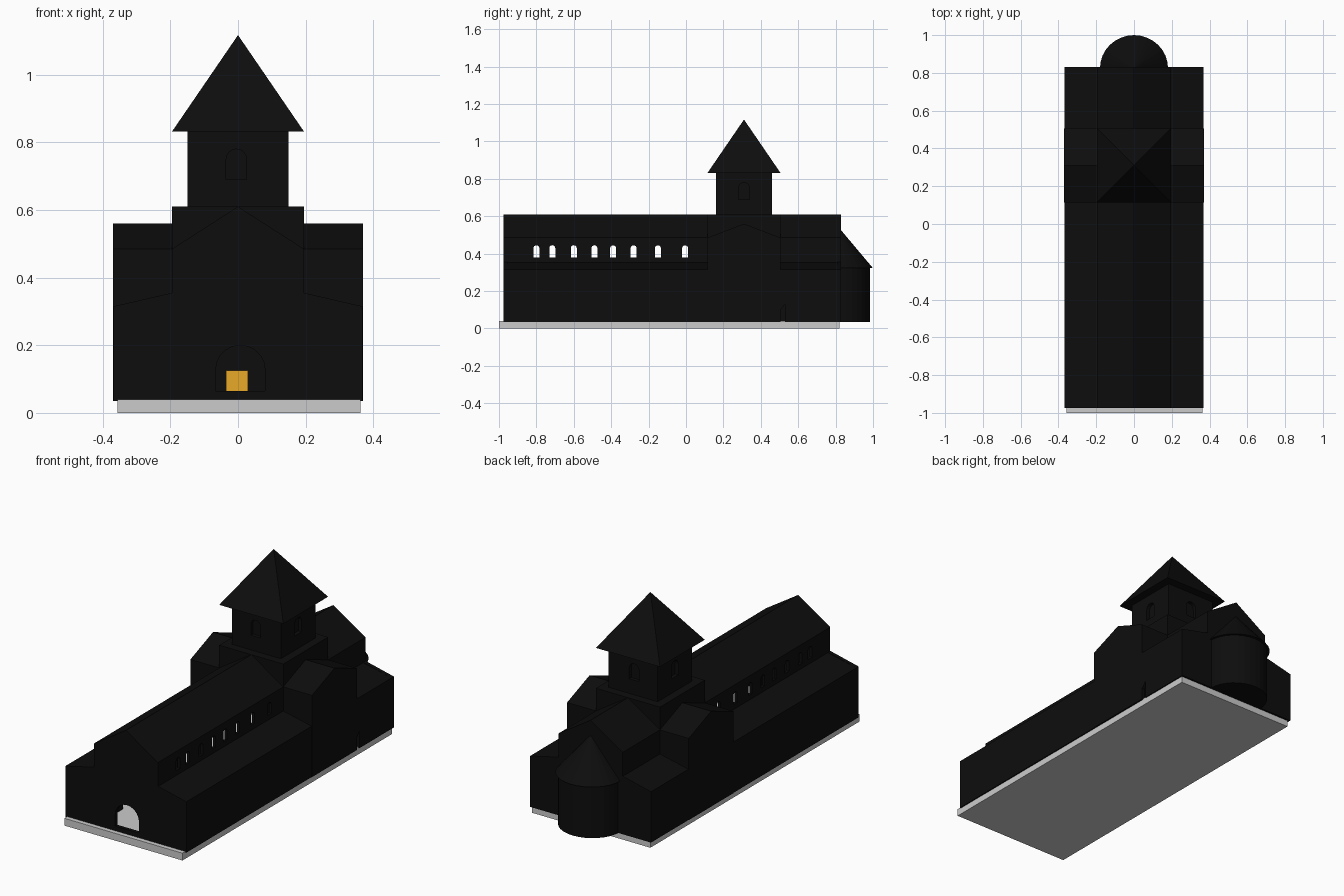
import bpy, bmesh
from math import sin, cos, pi

if "Cube" in bpy.data.objects:
    bpy.data.objects.remove(bpy.data.objects["Cube"])

def material(name, rgb):
    m = bpy.data.materials.new(name)
    m.diffuse_color = (*rgb, 1)
    m.use_nodes = True
    m.node_tree.nodes["Principled BSDF"].inputs["Base Color"].default_value = m.diffuse_color
    return m

DARK = material("dark_stone", (0.004, 0.004, 0.004))
GOLD = material("gold", (0.8, 0.4, 0.02))
PLACE = {'x': lambda u, v, w: (w, u, v),
         'y': lambda u, v, w: (u, w, v),
         'z': lambda u, v, w: (u, v, w)}

def finish(name, bm, mat):
    bmesh.ops.recalc_face_normals(bm, faces=bm.faces)
    me = bpy.data.meshes.new(name)
    bm.to_mesh(me)
    bm.free()
    if mat:
        me.materials.append(mat)
    ob = bpy.data.objects.new(name, me)
    bpy.context.collection.objects.link(ob)
    return ob

def prism(name, profiles, axis, a, b, mat=DARK):
    """Extrude one or more 2D outlines along an axis from a to b."""
    bm = bmesh.new()
    for prof in profiles:
        lo = [bm.verts.new(PLACE[axis](u, v, a)) for u, v in prof]
        hi = [bm.verts.new(PLACE[axis](u, v, b)) for u, v in prof]
        bm.faces.new(lo)
        bm.faces.new(hi)
        n = len(prof)
        for i in range(n):
            j = (i + 1) % n
            bm.faces.new((lo[i], lo[j], hi[j], hi[i]))
    return finish(name, bm, mat)

def box(name, x0, x1, y0, y1, z0, z1, mat=DARK):
    return prism(name, [[(x0, y0), (x1, y0), (x1, y1), (x0, y1)]], 'z', z0, z1, mat)

def arch(c, w, z0, z1, n=8):
    """Round-headed opening outline."""
    r = w / 2
    return [(c - r, z0), (c + r, z0)] + [
        (c + r * cos(pi * i / n), z1 - r + r * sin(pi * i / n)) for i in range(n + 1)]

def shell(c, w, z0, eave, ridge, t=0.015):
    """Hollow gabled cross-section: two walls and a pitched roof."""
    return [(c - w, z0), (c - w, eave), (c, ridge), (c + w, eave), (c + w, z0),
            (c + w - t, z0), (c + w - t, eave - t), (c, ridge - t * 1.3),
            (c - w + t, eave - t), (c - w + t, z0)]

def cut(ob, profiles, axis, a, b):
    cutter = prism("cutter", profiles, axis, a, b, None)
    cutter.hide_render = True
    mod = ob.modifiers.new("openings", 'BOOLEAN')
    mod.operation, mod.solver, mod.object = 'DIFFERENCE', 'EXACT', cutter
    bpy.context.view_layer.objects.active = ob
    bpy.ops.object.modifier_apply(modifier=mod.name)
    bpy.data.objects.remove(cutter)

Z0, X, N = 0.035, 0.368, 0.195          # wall foot, outer half width, nave half width
Y0, YA, YB, Y1 = -0.975, 0.115, 0.505, 0.83   # front, crossing front/back, rear
CY = (YA + YB) / 2

# floor slab
box("base_slab", -0.357, 0.362, -1.0, 0.82, 0, 0.04, None)

# nave with clerestory windows and inner arcade
nave = prism("nave", [shell(0, N, Z0, 0.485, 0.61)], 'y', Y0 + 0.005, YA + 0.01)
ys = [-0.8, -0.715, -0.6, -0.49, -0.39, -0.28, -0.15, -0.005]
cut(nave, [arch(y, 0.032, 0.38, 0.445) for y in ys], 'x', -0.3, 0.3)
cut(nave, [arch(-0.85 + 0.17 * i, 0.13, 0.0, 0.26) for i in range(6)], 'x', -0.3, 0.3)
choir = prism("choir", [shell(0, N, Z0, 0.485, 0.61)], 'y', YB - 0.01, Y1 - 0.005)
cut(choir, [arch(0.66, 0.2, 0.0, 0.28)], 'x', -0.3, 0.3)

# side aisles with lean-to roofs, and transept arms
for s, side in ((-1, "left"), (1, "right")):
    lean = [(s * u, v) for u, v in ((X, Z0), (X, 0.315), (N - 0.003, 0.353), (N - 0.003, 0.338),
                                    (X - 0.015, 0.301), (X - 0.015, Z0))]
    prism(side + "_nave_aisle", [lean], 'y', Y0 + 0.005, YA + 0.005)
    aisle = prism(side + "_choir_aisle", [lean], 'y', YB - 0.005, Y1 - 0.005)
    if s > 0:
        cut(aisle, [[(YB, 0.03), (0.53, 0.03), (0.53, 0.13), (YB, 0.1)]], 'x', 0.3, 0.4)
    prism(side + "_transept", [shell(CY, CY - YA, 0.3, 0.485, 0.56)], 'x', s * 0.19, s * 0.36)
    prism(side + "_transept_gable", [[(YA, Z0), (YB, Z0), (YB, 0.485), (CY, 0.56), (YA, 0.485)]],
          'x', s * 0.353, s * 0.37)

# front and rear walls across nave and aisles
half = [(X, Z0), (X, 0.315), (N, 0.355), (N, 0.485)]
wall = half + [(0, 0.61)] + [(-u, v) for u, v in reversed(half)]
front = prism("front_wall", [wall], 'y', Y0, Y0 + 0.02)
cut(front, [arch(0.007, 0.146, 0.065, 0.2, 10)], 'y', -1.1, -0.9)
prism("rear_wall", [wall], 'y', Y1 - 0.02, Y1)

# crossing block and tower with window niches
box("crossing", -N, N, YA, YB, 0.46, 0.61)
tower = box("tower", -0.149, 0.149, CY - 0.149, CY + 0.149, 0.60, 0.835)
for c, axis, mid in ((-0.005, 'y', CY), (CY, 'x', 0)):
    for s in (-1, 1):
        cut(tower, [arch(c, 0.06, 0.69, 0.78)], axis, mid + s * 0.13, mid + s * 0.2)

# pyramid tower roof
bm = bmesh.new()
e = 0.195
ring = [bm.verts.new((x * e, CY + y * e, 0.832)) for x, y in ((-1, -1), (1, -1), (1, 1), (-1, 1))]
tip = bm.verts.new((0, CY, 1.117))
bm.faces.new(ring)
for i in range(4):
    bm.faces.new((ring[i], ring[(i + 1) % 4], tip))
finish("tower_roof", bm, DARK)

# apse: half-round wall and half-cone roof
def half_round(rx, ry, n=16):
    return [(rx * cos(pi * i / n), Y1 - 0.005 + ry * sin(pi * i / n)) for i in range(n + 1)]

prism("apse_wall", [half_round(0.168, 0.16)], 'z', Z0, 0.33)
bm = bmesh.new()
rim = [bm.verts.new((x, y, 0.322)) for x, y in half_round(0.18, 0.175)]
tip = bm.verts.new((0, Y1 - 0.005, 0.53))
bm.faces.new(rim)
for a, b in zip(rim, rim[1:] + rim[:1]):
    bm.faces.new((a, b, tip))
finish("apse_roof", bm, DARK)

# altar inside the choir
box("altar", -0.035, 0.03, 0.62, 0.68, 0.04, 0.125, GOLD)
